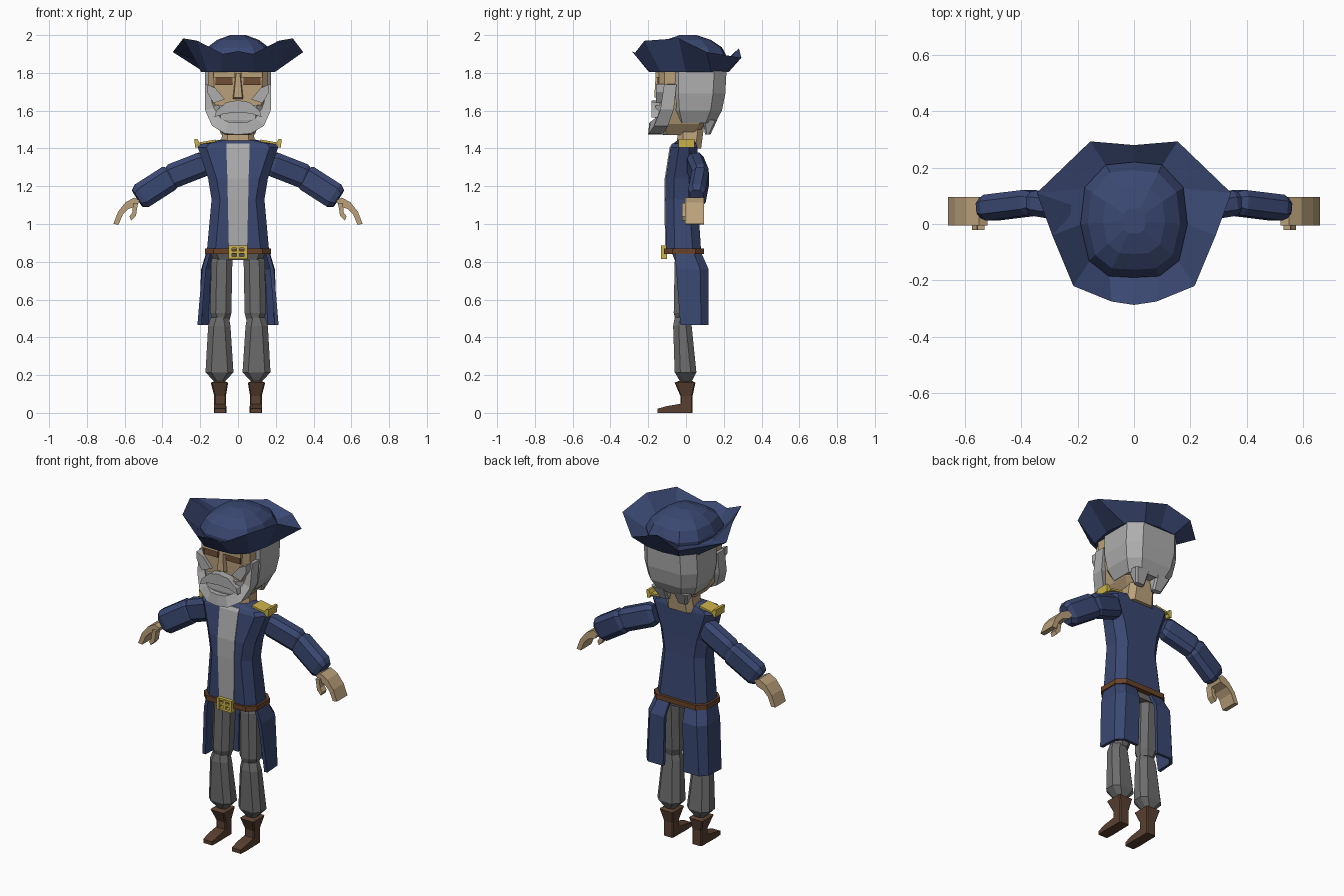
import bpy, bmesh
from mathutils import Vector


def mat(name, r, g, b):
    m = bpy.data.materials.new(name)
    m.diffuse_color = (r, g, b, 1)
    return m


NAVY = mat("navy cloth", .042, .064, .165)
GREY = mat("grey hair and shirt", .42, .42, .42)
TROUSER = mat("dark grey cloth", .15, .15, .15)
SKIN = mat("skin", .50, .36, .20)
BOOT = mat("boot leather", .10, .052, .030)
BELT = mat("belt leather", .14, .055, .022)
GOLD = mat("gold", .60, .45, .07)
EYE = mat("brown eye", .16, .075, .035)


def loft(name, rings, material, mirror=False):
    """Skin closed rings of equal length and cap both ends."""
    bm = bmesh.new()
    vs = [[bm.verts.new(p) for p in r] for r in rings]
    n = len(rings[0])
    for a, b in zip(vs, vs[1:]):
        for i in range(n):
            j = (i + 1) % n
            bm.faces.new((a[i], a[j], b[j], b[i]))
    bm.faces.new(vs[0])
    bm.faces.new(vs[-1])
    bmesh.ops.recalc_face_normals(bm, faces=bm.faces)
    me = bpy.data.meshes.new(name)
    bm.to_mesh(me)
    bm.free()
    me.materials.append(material)
    ob = bpy.data.objects.new(name, me)
    bpy.context.collection.objects.link(ob)
    if mirror:
        m = ob.modifiers.new("mirror", 'MIRROR')
        m.use_mirror_merge = False
    return ob


def octo(x0, x1, y0, y1, z, c=.03):
    """Chamfered rectangle at height z."""
    return [(x0 + c, y0, z), (x1 - c, y0, z), (x1, y0 + c, z), (x1, y1 - c, z),
            (x1 - c, y1, z), (x0 + c, y1, z), (x0, y1 - c, z), (x0, y0 + c, z)]


def prism(name, pts, y0, y1, material, mirror=False):
    """Front profile (x, z) extruded along y."""
    return loft(name, [[(x, y, z) for x, z in pts] for y in (y0, y1)], material, mirror)


def box(name, x0, x1, y0, y1, z0, z1, material, mirror=False):
    return prism(name, [(x0, z0), (x1, z0), (x1, z1), (x0, z1)], y0, y1, material, mirror)


def limb(name, p, q, sections, material):
    """Faceted mirrored limb from p to q; sections = (t, half width, half depth)."""
    p, q = Vector(p), Vector(q)
    d = (q - p).normalized()
    v = Vector((0, 1, 0))
    u = d.cross(v).normalized()
    v = u.cross(d)
    shape = [(-1, -.5), (-.6, -1), (.6, -1), (1, -.5), (1, .5), (.6, 1), (-.6, 1), (-1, .5)]
    loft(name, [[p.lerp(q, t) + u * a * w + v * b * h for a, b in shape]
                for t, w, h in sections], material, True)


def both(half):
    """Complete a half outline by reflecting it in x."""
    return half + [(-p[0], *p[1:]) for p in half[-2:0:-1]]


# Hat: crown and cocked brim
base = both([(0, -.19), (.09, -.185), (.16, -.13), (.19, 0), (.175, .13), (.1, .21), (0, .22)])
edge = both([(0, -.287, 1.915), (.08, -.275, 1.90), (.215, -.22, 1.97), (.29, -.04, 1.983),
             (.345, .11, 1.91), (.155, .293, 1.88), (0, .28, 1.93)])


def crown_ring(s, z):
    return [(x * s, .01 + (y - .01) * s, z) for x, y in base]


loft("hat_crown", [crown_ring(s, z) for s, z in
                   ((.98, 1.82), (1, 1.88), (.86, 1.935), (.58, 1.975), (.22, 2.0))], NAVY)
loft("hat_brim", [crown_ring(1.03, 1.805), edge, crown_ring(.97, 1.86)], NAVY)

# Head, neck and hair
loft("head", [octo(-.07, .07, -.12, .06, 1.47), octo(-.12, .12, -.14, .1, 1.53),
              octo(-.155, .155, -.14, .14, 1.64), octo(-.16, .16, -.145, .15, 1.82)], SKIN)
loft("neck", [octo(-.09, .09, -.05, .08, 1.40), octo(-.08, .08, -.04, .10, 1.55)], SKIN)
loft("hair", [octo(-.125, .125, -.07, .155, 1.535, .05), octo(-.16, .16, -.095, .19, 1.60, .06),
              octo(-.176, .176, -.105, .208, 1.69, .065),
              octo(-.174, .174, -.105, .215, 1.82, .065)], GREY)
loft("hair_tuft", [octo(.03, .09, .10, .13, 1.475, .01), octo(.025, .12, .09, .165, 1.55, .01)],
     GREY, True)

# Face
box("brow", .015, .13, -.162, -.13, 1.775, 1.81, SKIN, True)
box("eye", .03, .12, -.151, -.143, 1.735, 1.775, EYE, True)
loft("nose", [[(-.03, -.13, 1.66), (.03, -.13, 1.66), (.022, -.168, 1.67), (-.022, -.168, 1.67)],
              [(-.015, -.13, 1.80), (.015, -.13, 1.80), (.01, -.16, 1.80), (-.01, -.16, 1.80)]], SKIN)
prism("cheek_whisker", [(.07, 1.66), (.13, 1.64), (.165, 1.70), (.165, 1.74), (.12, 1.72)],
      -.16, -.10, GREY, True)

# Beard: a U-shaped band, a filled chin and a moustache
path = [(.155, -.10, 1.74, .02), (.15, -.115, 1.61, .026), (.115, -.145, 1.54, .03),
        (.06, -.17, 1.51, .032), (0, -.175, 1.505, .032)]
path += [(-x, y, z, r) for x, y, z, r in path[-2::-1]]
band = []
for i, (x, y, z, r) in enumerate(path):
    a, b = path[max(i - 1, 0)], path[min(i + 1, 8)]
    n = Vector((b[2] - a[2], 0, a[0] - b[0])).normalized() * r
    band.append([(x + n.x, y + .05, z + n.z), (x + n.x, y - r * .6, z + n.z),
                 (x - n.x, y - r * .8, z - n.z), (x - n.x, y + .05, z - n.z)])
loft("beard", band, GREY)
loft("chin_beard", [octo(-.06, .06, -.15, -.05, 1.475, .02), octo(-.12, .12, -.165, -.08, 1.55, .03),
                    octo(-.13, .13, -.16, -.10, 1.63, .03)], GREY)
prism("moustache", [(0, 1.655), (.06, 1.645), (.115, 1.60), (.125, 1.565), (.07, 1.585), (0, 1.59),
                    (-.07, 1.585), (-.125, 1.565), (-.115, 1.60), (-.06, 1.645)], -.182, -.13, GREY)

# Coat body: half width, front, back, height
body = [(.165, -.105, .08, .855), (.14, -.11, .062, 1.13), (.158, -.108, .06, 1.24),
        (.212, -.082, .06, 1.405), (.20, -.07, .055, 1.425), (.09, -.04, .04, 1.447)]
loft("coat_body", [octo(-w, w, f, b, z, .045) for w, f, b, z in body], NAVY)

# Shirt front follows the coat opening
loft("shirt", [[(-w, f + .02, z), (w, f + .02, z), (w, f - .005, z), (-w, f - .005, z)]
               for (_, f, _, z), w in zip(body[:5], (.048, .054, .056, .062, .062))], GREY)

# Gold shoulder boards
prism("epaulette", [(.12, 1.435), (.205, 1.422), (.212, 1.405), (.228, 1.405), (.23, 1.45),
                    (.215, 1.45), (.205, 1.432), (.12, 1.447)], -.04, .045, GOLD, True)

# Belt and buckle
loft("belt", [octo(-.176, .176, -.116, .095, z, .045) for z in (.84, .87)], BELT)
box("buckle_side", .033, .05, -.132, -.10, .815, .885, GOLD, True)
for z in (.815, .845, .872):
    box("buckle_bar", -.05, .05, -.130, -.10, z, z + .013, GOLD)
box("buckle_prong", -.008, .008, -.132, -.10, .82, .88, GOLD)

# Coat tails: an outer line wrapping side to back, thickened inward
tails = []
for z, pts in ((.85, [(.165, -.06), (.168, .04), (.125, .08), (.05, .08)]),
               (.76, [(.19, -.052), (.195, .075), (.155, .12), (.06, .12)]),
               (.465, [(.215, -.03), (.207, .08), (.17, .12), (.068, .12)])):
    dx, dy = (.02, .016, .012, 0), (0, .008, .016, .02)
    inner = [(x - dx[i], y - dy[i]) for i, (x, y) in enumerate(pts)]
    tails.append([(x, y, z) for x, y in pts + inner[::-1]])
loft("coat_tail", tails, NAVY, True)

# Sleeves and curled hands
ends = lambda w, h: [(0, w * .75, h * .75), (.12, w, h), (.87, w, h), (1, w * .75, h * .75)]
limb("upper_sleeve", (.165, .045, 1.325), (.37, .078, 1.245), ends(.066, .045), NAVY)
limb("lower_sleeve", (.345, .078, 1.255), (.532, .055, 1.135), ends(.07, .046), NAVY)
prism("hand", [(.52, 1.125), (.55, 1.14), (.595, 1.115), (.635, 1.065), (.66, 1.0), (.632, .997),
               (.61, 1.05), (.58, 1.08), (.535, 1.095)], -.005, .095, SKIN, True)
prism("thumb", [(.53, 1.11), (.555, 1.11), (.56, 1.06), (.575, 1.04), (.565, 1.018),
                (.54, 1.045)], -.022, .02, SKIN, True)

# Trousers
loft("hips", [octo(-.13, .13, -.06, .06, .81), octo(-.15, .15, -.08, .07, .86)], TROUSER)
loft("upper_leg", [octo(.045, .135, -.055, .03, .49), octo(.035, .148, -.065, .04, .53),
                   octo(.03, .142, -.06, .055, .80), octo(.03, .13, -.05, .05, .85)], TROUSER, True)
loft("lower_leg", [octo(.07, .125, -.03, .03, .165, .015), octo(.024, .172, -.06, .055, .215),
                   octo(.04, .158, -.068, .03, .46), octo(.048, .145, -.06, .025, .505)],
     TROUSER, True)

# Boots: flared cuff and shaft, long wedge toe
loft("boot_shaft", [octo(.064, .126, -.03, .035, 0, .006), octo(.064, .126, -.03, .035, .09, .006),
                    octo(.052, .144, -.06, .05, .16, .006),
                    octo(.07, .125, -.04, .035, .168, .006)], BOOT, True)
loft("boot_toe", [[(a, y, 0), (b, y, 0), (b, y, h), (a, y, h)] for a, b, y, h in
                  ((.066, .124, -.152, .022), (.062, .128, -.10, .036),
                   (.064, .126, -.02, .05))], BOOT, True)
